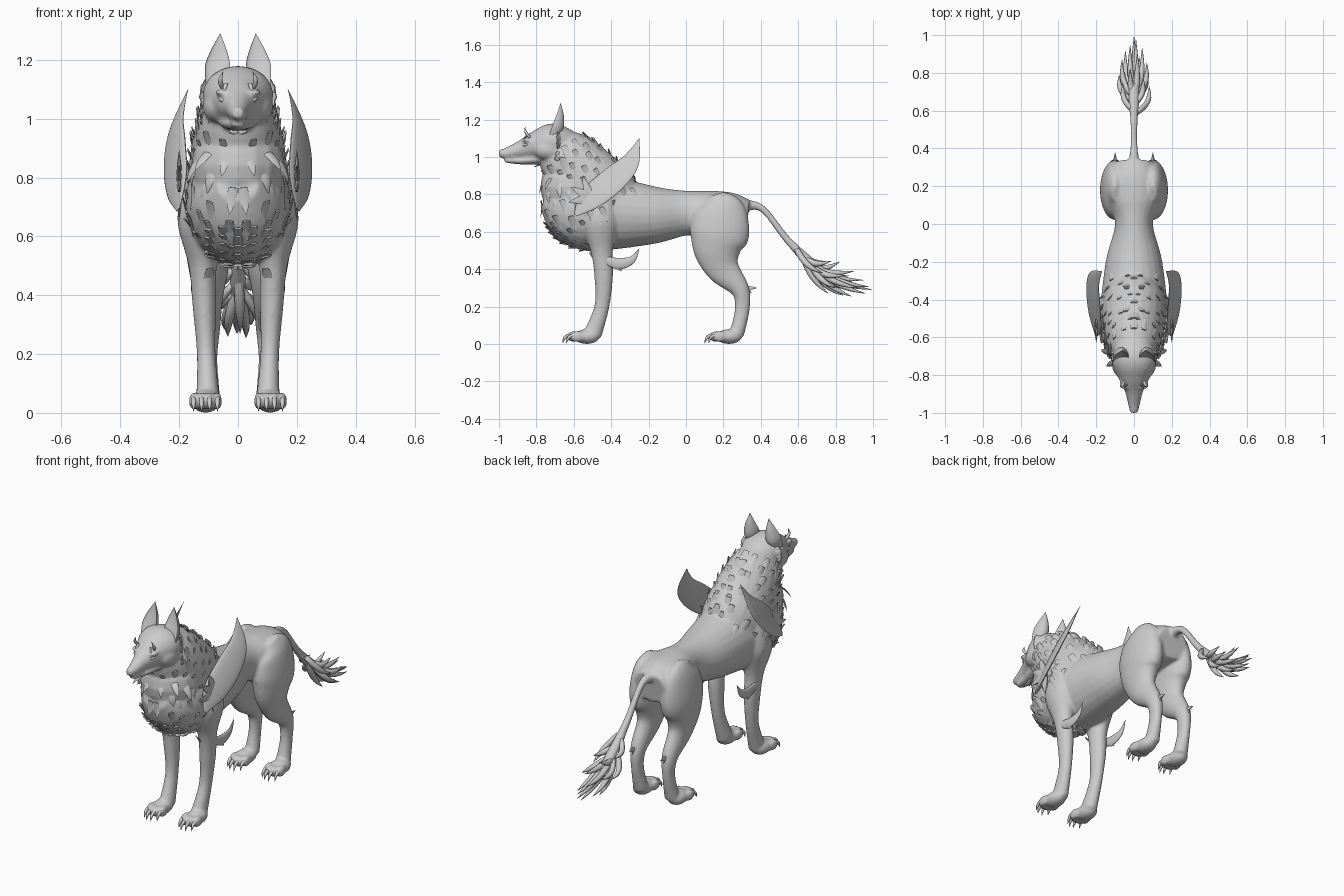
import bpy, bmesh, math, random
from mathutils import Vector, Matrix
from mathutils.bvhtree import BVHTree

random.seed(4)
if "Cube" in bpy.data.objects:
    bpy.data.objects.remove(bpy.data.objects["Cube"])

grey = bpy.data.materials.new("pale grey")
grey.use_nodes = True
grey.diffuse_color = (.6, .6, .6, 1)
grey.node_tree.nodes["Principled BSDF"].inputs["Base Color"].default_value = grey.diffuse_color
side_axis = Vector((1, 0, 0))


def tube(bm, centres, widths, depths, sides, hollow=1, wide_axis=side_axis):
    """Closed tube of elliptical rings; hollow scales the front half of each ring."""
    rings = []
    last = len(centres) - 1
    for i, centre in enumerate(centres):
        along = centres[min(i + 1, last)] - centres[max(i - 1, 0)]
        across = wide_axis.cross(along).normalized()
        ring = []
        for k in range(sides):
            angle = math.tau * k / sides
            rise = math.sin(angle)
            if rise > 0:
                rise *= hollow
            offset = wide_axis * widths[i] * math.cos(angle) + across * depths[i] * rise
            ring.append(bm.verts.new(centre + offset))
        rings.append(ring)
    for ring, following in zip(rings, rings[1:]):
        for k in range(sides):
            after = (k + 1) % sides
            bm.faces.new((ring[k], ring[after], following[after], following[k]))
    bm.faces.new(rings[0])
    bm.faces.new(rings[-1])


def limb(bm, stations, x_rule=lambda z: 0, flat=1, sides=24, hollow=1, steps=5):
    """Smooth tube through a few (y, z, half depth, half width) stations."""
    keys = [Vector((*s, s[2] * flat) if len(s) < 4 else s) for s in stations]
    keys = [keys[0], *keys, keys[-1]]
    samples = []
    for before, start, end, after in zip(keys, keys[1:], keys[2:], keys[3:]):
        for k in range(steps):
            t = k / steps
            pull_in, pull_out = (end - before) / 2, (after - start) / 2
            ease = t * t * (3 - 2 * t)
            samples.append(start.lerp(end, ease) + pull_in * t * (1 - t) ** 2
                           - pull_out * t * t * (1 - t))
    samples.append(keys[-1])
    tube(bm, [Vector((x_rule(p[1]), p[0], p[1])) for p in samples],
         [max(p[3], .001) for p in samples], [max(p[2], .001) for p in samples], sides, hollow)


def ball(bm, centre, size, turn=Matrix()):
    place = Matrix.Translation(centre) @ turn @ Matrix.Diagonal((*size, 1))
    bmesh.ops.create_uvsphere(bm, u_segments=16, v_segments=10, radius=1, matrix=place)


def tuft(bm, base, tip, width, thick, bow=Vector(), sides=6, steps=6, wide_axis=side_axis):
    """Leaf-shaped lock or claw that bows between base and tip."""
    base, tip = Vector(base), Vector(tip)
    fractions = [k / steps for k in range(steps + 1)]
    centres = [base.lerp(tip, f) + bow * math.sin(math.pi * f) for f in fractions]
    taper = [max(.03, (1 - f) * (.6 + 1.4 * f)) for f in fractions]
    tube(bm, centres, [width * t for t in taper], [thick * t for t in taper], sides,
         wide_axis=wide_axis)


def mirror(bm):
    """Add the opposite half of everything built so far."""
    copy = bmesh.ops.duplicate(bm, geom=bm.verts[:] + bm.edges[:] + bm.faces[:])["geom"]
    for item in copy:
        if isinstance(item, bmesh.types.BMVert):
            item.co.x *= -1


def finish(name, bm):
    bmesh.ops.recalc_face_normals(bm, faces=bm.faces)
    mesh = bpy.data.meshes.new(name)
    bm.to_mesh(mesh)
    bm.free()
    mesh.materials.append(grey)
    part = bpy.data.objects.new(name, mesh)
    bpy.context.collection.objects.link(part)
    bpy.ops.object.select_all(action="DESELECT")
    part.select_set(True)
    bpy.context.view_layer.objects.active = part
    bpy.ops.object.shade_smooth_by_angle(angle=math.radians(60))
    return part


# Paired shells: cheeks, brows, legs and paws
body = bmesh.new()
claws = bmesh.new()
ball(body, (.06, -.73, 1.04), (.06, .09, .06))
ball(body, (.05, -.85, 1.09), (.03, .03, .01))
limb(body, [(-.44, .82, .05), (-.46, .66, .1), (-.45, .5, .06), (-.44, .36, .05),
            (-.45, .2, .04), (-.5, .05, .05)], lambda z: .1 + .04 * z, flat=.8)
limb(body, [(.16, .8, .04, .02), (.18, .73, .13, .06), (.18, .6, .16, .08), (.17, .5, .13, .07),
            (.2, .4, .09, .05), (.29, .29, .05, .04), (.3, .18, .04, .03), (.27, .05, .04, .04)],
     lambda z: .1)
for paw_y in (-.53, .23):
    ball(body, (.11, paw_y, .04), (.05, .07, .04))
    for toe in range(4):
        middle = toe in (1, 2)
        toe_x = .07 + .027 * toe
        toe_y = paw_y - (.07 if middle else .05)
        ball(body, (toe_x, toe_y, .04), (.016, .04, .03))
        tuft(claws, (toe_x, toe_y - .01, .05), (toe_x, toe_y - .06, .004), .013, .014,
             Vector((0, -.01, .01)), sides=8)
mirror(body)
mirror(claws)
finish("claws", claws)

# Central shells: torso, chest, neck, head, lower jaw, nose and tail, all fused by the remesh
limb(body, [(.33, .68, .09, .1), (.24, .69, .12, .14), (.12, .69, .13, .14), (0, .7, .12, .1),
            (-.2, .69, .16, .15), (-.5, .71, .21, .18), (-.66, .74, .17, .15), (-.76, .77, .05, .07)])
ball(body, (0, -.61, .84), (.16, .17, .17))
limb(body, [(-.36, .7, .17), (-.46, .8, .2), (-.64, 1, .16), (-.72, 1.1, .08)], flat=.85)
limb(body, [(-.58, 1.07, .05, .06), (-.7, 1.08, .1, .12), (-.8, 1.06, .08, .09),
            (-.88, 1.04, .05, .05), (-.96, 1.02, .03, .03), (-1, 1.02, .02, .02)])
limb(body, [(-.78, .99, .03, .07), (-.88, .98, .02, .04), (-.97, .98, .01, .02)])
ball(body, (0, -.98, 1.03), (.02, .02, .01))
limb(body, [(.27, .73, .04), (.4, .73, .02), (.54, .56, .02), (.68, .42, .03), (.77, .36, .02)])
skin = BVHTree.FromBMesh(body)
wolf = finish("body", body)
fuse = wolf.modifiers.new("fuse", "REMESH")
fuse.mode = "VOXEL"
fuse.voxel_size = .0075
fuse.use_smooth_shade = True
relax = wolf.modifiers.new("relax", "SMOOTH")
relax.iterations = 10

# Ears: hollow cones opening forwards
ears = bmesh.new()
limb(ears, [(-.73, 1.12, .05), (-.71, 1.18, .06), (-.69, 1.23, .04), (-.67, 1.29, 0)],
     lambda z: .17 - .085 * z, flat=.7, hollow=-.2)
mirror(ears)
finish("ears", ears)

# Almond eyes
eyes = bmesh.new()
ball(eyes, (.05, -.86, 1.064), (.02, .012, .009),
     Matrix.Rotation(.7, 4, "Z") @ Matrix.Rotation(-.3, 4, "Y"))
mirror(eyes)
finish("eyes", eyes)

# Small curved horns on the brow
horns = bmesh.new()
tuft(horns, (.05, -.83, 1.1), (.05, -.86, 1.16), .012, .012, Vector((.01, -.01, 0)), sides=8)
tuft(horns, (.04, -.85, 1.12), (.05, -.87, 1.09), .01, .006, sides=8)
mirror(horns)
finish("brow_horns", horns)

# Crescent blades on the shoulders, flaring outwards at the rear edge, with a ragged root
blades = bmesh.new()
limb(blades, [(-.59, .69, .01), (-.52, .77, .06), (-.4, .87, .07), (-.3, .97, .05), (-.25, 1.1, 0)],
     lambda z: .215 - .3 * (z - .86) ** 2, flat=.2)
for vert in blades.verts:
    vert.co.x += .35 * (vert.co.y - vert.co.z + 1.27)
for prong in range(5):
    swing = math.radians(110 + 40 * prong)
    root = Vector((.2, -.51, .78))
    tuft(blades, root, root + Vector((0, math.cos(swing) * .12, math.sin(swing) * .12)), .012, .035)
mirror(blades)
finish("shoulder_blades", blades)

# Smaller blades behind the elbows
spurs = bmesh.new()
limb(spurs, [(-.43, .45, .02), (-.36, .43, .03), (-.29, .45, .02), (-.25, .51, 0)],
     lambda z: .15, flat=.35)
tuft(spurs, (.15, -.39, .42), (.15, -.34, .39), .008, .014)
mirror(spurs)
finish("elbow_blades", spurs)

# Pointed fur on the hocks
hocks = bmesh.new()
for lift in (0, .03):
    tuft(hocks, (.1, .31, .3 + lift), (.1, .38 - lift, .3 - lift), .012, .016)
mirror(hocks)
finish("hock_points", hocks)

# Flat fur locks lying over neck and chest
mane = bmesh.new()


def lock(origin, outward, flow, lift=.12):
    outward = Vector(outward).normalized()
    hit, normal, _, _ = skin.ray_cast(Vector(origin) + outward, -outward)
    if hit and hit.z > .48:
        flow = Vector(flow)
        flow = (flow - normal * flow.dot(normal)).normalized()
        length = random.uniform(.07, .1)
        tuft(mane, hit - normal * .012, hit + (flow + normal * lift) * length,
             length * .28, length * .07, normal * .006, wide_axis=flow.cross(normal))


crown, breast = Vector((0, -.68, 1.04)), Vector((0, -.5, .7))
throat_way = Vector((0, -.8, -.5)).normalized()
for row in range(9):
    for column in range(6):
        angle = math.radians(-80 + 30 * (column + row % 2 / 2)) + random.uniform(-.1, .1)
        nape = max(0, math.sin(angle))
        lock(crown.lerp(breast, row / 8), side_axis * math.cos(angle) - throat_way * math.sin(angle),
             (.1, .25 + .6 * nape, -.9 + .2 * nape))
# Cheek ruff
for row in range(7):
    lock((0, -.68, 1 + .02 * row), (1, -.1, 0), (.5, .5, -.4 + .1 * row), lift=.5)
# Chest fringe and the ridge along the nape
for row in range(7):
    for column in range(3):
        lock((.05 * column, -.68 + .04 * row, .68), (0, -.8 + .1 * row, -.6), (0, .25, -1), lift=.2)
    lock((.02 * (row % 3), -.62 + .05 * row, .8), (0, .2, 1), (0, 1, -.4), lift=.25)
mirror(mane)
finish("mane_locks", mane)

# Tail brush: locks fanning around the end of the tail
brush = bmesh.new()
count = 18
for strand in range(count):
    f = strand / (count - 1)
    turn = strand * 2.4
    spread = .1 * (1 - f ** 3)
    tip = Vector((spread * .8 * math.cos(turn), .73 + .265 * f, .38 - .09 * f + spread * math.sin(turn)))
    start = Vector((tip.x * .2, min(.68, tip.y - .14), .41))
    start.z += (.68 - start.y) * 1.1
    tuft(brush, start, tip, .024, .024, Vector((tip.x * .3, -.01, -.02)), sides=8, steps=8)
finish("tail_brush", brush)
